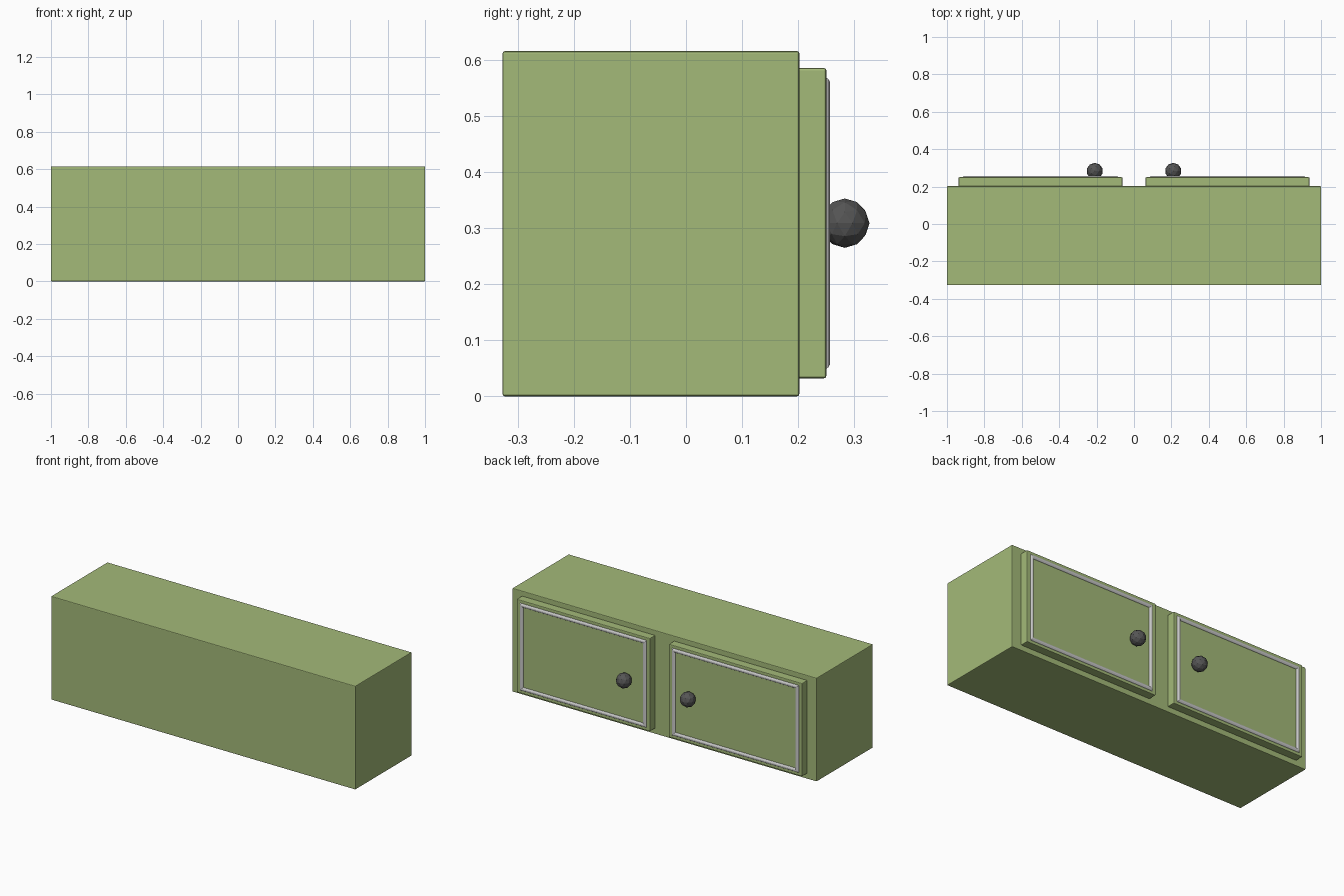
import bpy
import bmesh
from mathutils import Matrix

if "Cube" in bpy.data.objects:
    bpy.data.objects.remove(bpy.data.objects["Cube"])


def material(name, color):
    mat = bpy.data.materials.new(name)
    mat.diffuse_color = (*color, 1)
    mat.use_nodes = True
    mat.node_tree.nodes["Principled BSDF"].inputs["Base Color"].default_value = mat.diffuse_color
    return mat


GREEN = material("green_paint", (0.37, 0.49, 0.19))
DARK = material("dark_metal", (0.09, 0.09, 0.09))


def add_object(name, bm, mat=None):
    bmesh.ops.recalc_face_normals(bm, faces=bm.faces)
    mesh = bpy.data.meshes.new(name)
    bm.to_mesh(mesh)
    bm.free()
    obj = bpy.data.objects.new(name, mesh)
    bpy.context.collection.objects.link(obj)
    if mat:
        mesh.materials.append(mat)
    return obj


def box(name, lo, hi, bevel, mat):
    bm = bmesh.new()
    size = [b - a for a, b in zip(lo, hi)]
    mid = [(a + b) / 2 for a, b in zip(lo, hi)]
    bmesh.ops.create_cube(bm, size=1, matrix=Matrix.Translation(mid) @ Matrix.Diagonal((*size, 1)))
    obj = add_object(name, bm, mat)
    mod = obj.modifiers.new("soft_edges", 'BEVEL')
    mod.width = bevel
    mod.segments = 2
    return obj


def trim(name, cx, cz, hx, hz, profile):
    # Mitred rectangular moulding: profile points are (outward offset, y)
    bm = bmesh.new()
    corners = [(1, 1), (-1, 1), (-1, -1), (1, -1)]
    rings = [[bm.verts.new((cx + sx * (hx + o), y, cz + sz * (hz + o))) for o, y in profile]
             for sx, sz in corners]
    n = len(profile)
    for i in range(4):
        a, b = rings[i], rings[(i + 1) % 4]
        for j in range(n):
            k = (j + 1) % n
            bm.faces.new((a[j], a[k], b[k], b[j]))
    return add_object(name, bm)


# Cabinet body
box("cabinet_body", (-1, -0.327, 0), (1, 0.202, 0.615), 0.004, GREEN)

BEAD = [(0.014, 0.246), (0.009, 0.2535), (0.003, 0.257), (-0.003, 0.257),
        (-0.009, 0.2535), (-0.014, 0.246)]

for side, s in (("left", -1), ("right", 1)):
    # Door panel
    x0, x1 = sorted((s * 0.062, s * 0.938))
    box(side + "_door", (x0, 0.195, 0.032), (x1, 0.25, 0.585), 0.004, GREEN)
    # Raised bead around the door
    trim(side + "_door_trim", s * 0.5, 0.3085, 0.405, 0.248, BEAD)
    # Faceted knob
    bm = bmesh.new()
    bmesh.ops.create_icosphere(bm, subdivisions=2, radius=0.044,
                               matrix=Matrix.Translation((s * 0.21, 0.283, 0.3085)))
    add_object(side + "_knob", bm, DARK)
